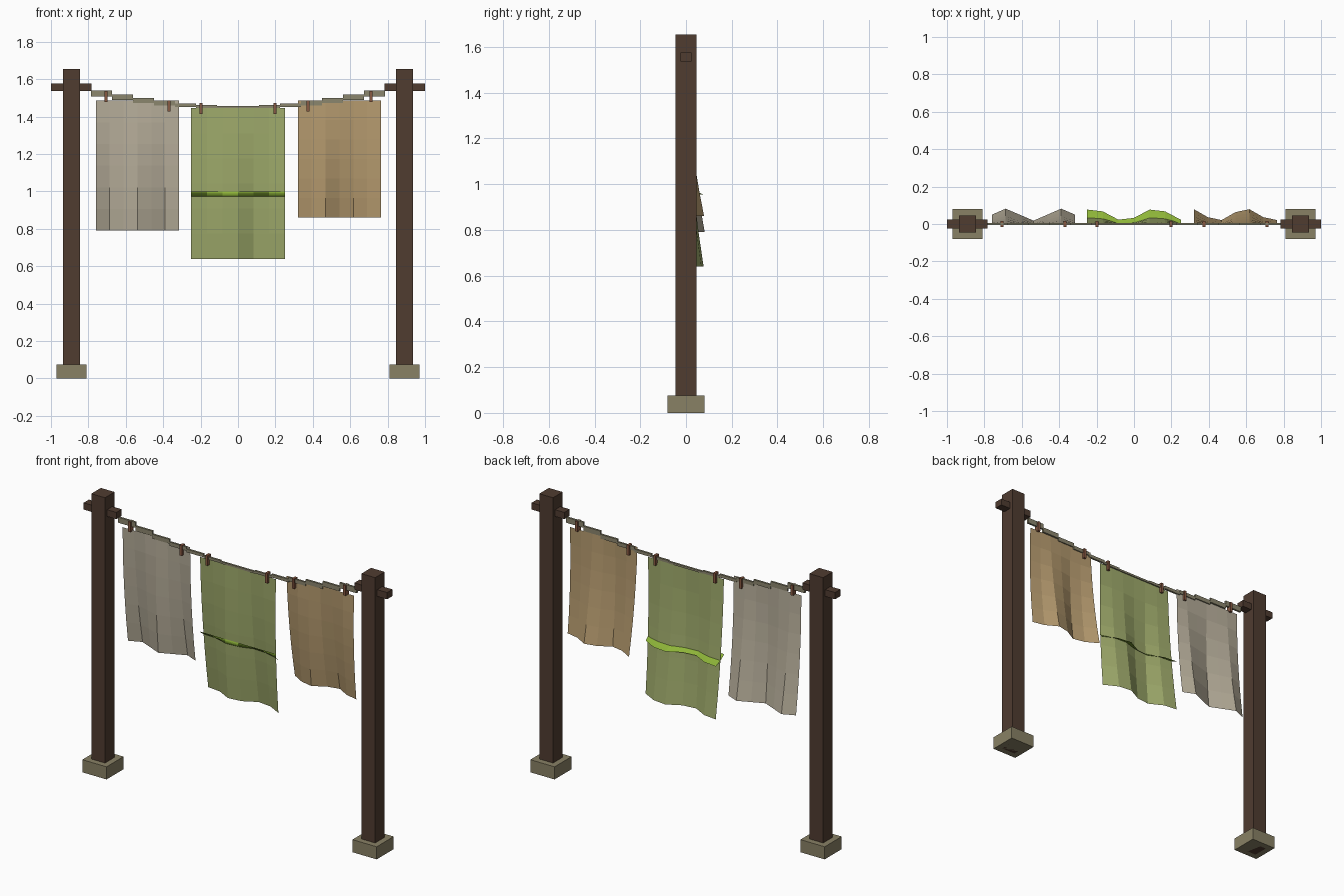
import bpy, bmesh, math

cube = bpy.data.objects.get("Cube")
if cube:
    bpy.data.objects.remove(cube, do_unlink=True)


def material(name, rgb):
    m = bpy.data.materials.new(name)
    m.use_nodes = True
    m.diffuse_color = (*rgb, 1)
    m.node_tree.nodes["Principled BSDF"].inputs["Base Color"].default_value = (*rgb, 1)
    return m


wood = material("dark wood", (0.08, 0.045, 0.03))
stone = material("stone", (0.25, 0.22, 0.13))
cord = material("cord", (0.26, 0.24, 0.155))
peg_wood = material("peg wood", (0.25, 0.10, 0.055))
linen = material("grey linen", (0.48, 0.43, 0.33))
green = material("green cloth", (0.35, 0.41, 0.15))
tan = material("tan cloth", (0.47, 0.33, 0.16))
bright = material("bright green", (0.27, 0.46, 0.04))


def finish(name, bm, mat):
    mesh = bpy.data.meshes.new(name)
    bm.to_mesh(mesh)
    bm.free()
    mesh.materials.append(mat)
    obj = bpy.data.objects.new(name, mesh)
    bpy.context.collection.objects.link(obj)
    return obj


def add_box(bm, centre, size):
    made = bmesh.ops.create_cube(bm, size=1)["verts"]
    bmesh.ops.scale(bm, vec=size, verts=made)
    bmesh.ops.translate(bm, vec=centre, verts=made)


def box(name, centre, size, mat):
    bm = bmesh.new()
    add_box(bm, centre, size)
    return finish(name, bm, mat)


# Hanging cloth: ripples and billows backwards more towards its lower edge
def cloth(name, x0, x1, top, height, phase, mat, cols=6, rows=6):
    bm = bmesh.new()
    grid = []
    for r in range(rows + 1):
        t = r / rows
        grid.append([bm.verts.new((
            x0 + (x1 - x0) * c / cols,
            0.05 * t * t + 0.032 * t * math.sin(c * math.pi / 2 + phase),
            top - height * t)) for c in range(cols + 1)])
    for upper, lower in zip(grid, grid[1:]):
        for c in range(cols):
            bm.faces.new((lower[c], lower[c + 1], upper[c + 1], upper[c]))
    return finish(name, bm, mat)


# Posts with footings and short crossarms
for side, s in (("left", 1), ("right", -1)):
    box(f"{side}_post", (s * 0.89, 0, 0.8275), (0.09, 0.09, 1.655), wood)
    box(f"{side}_footing", (s * 0.89, 0, 0.0375), (0.16, 0.16, 0.075), stone)
    box(f"{side}_crossarm", (s * 0.892, 0, 1.556), (0.216, 0.05, 0.04), wood)

# Sagging line made of stepped segments
HALF, STEPS = 0.785, 14


def line_height(x):
    return 1.45 + 0.085 * (x / HALF) ** 2


bm = bmesh.new()
step = 2 * HALF / STEPS
for i in range(STEPS):
    a = -HALF + i * step
    za, zb = line_height(a), line_height(a + step)
    add_box(bm, (a + step / 2, 0, (za + zb) / 2), (step, 0.012, abs(za - zb) + 0.01))
finish("clothes_line", bm, cord)

# Cloths, each held by two pegs
for name, x0, x1, top, height, phase, mat in (
        ("grey_cloth", -0.76, -0.315, 1.485, 0.695, 0, linen),
        ("green_cloth", -0.25, 0.25, 1.445, 0.805, 1, green),
        ("tan_cloth", 0.32, 0.765, 1.485, 0.625, 2, tan)):
    cloth(name, x0, x1, top, height, phase, mat)
    for n, x in enumerate((x0 + 0.053, x1 - 0.053)):
        box(f"{name}_peg_{n + 1}", (x, 0, line_height(x) - 0.012), (0.016, 0.03, 0.06), peg_wood)

# Bright band across the green cloth
cloth("green_cloth_band", -0.25, 0.25, 1.0, 0.045, 1, bright)
